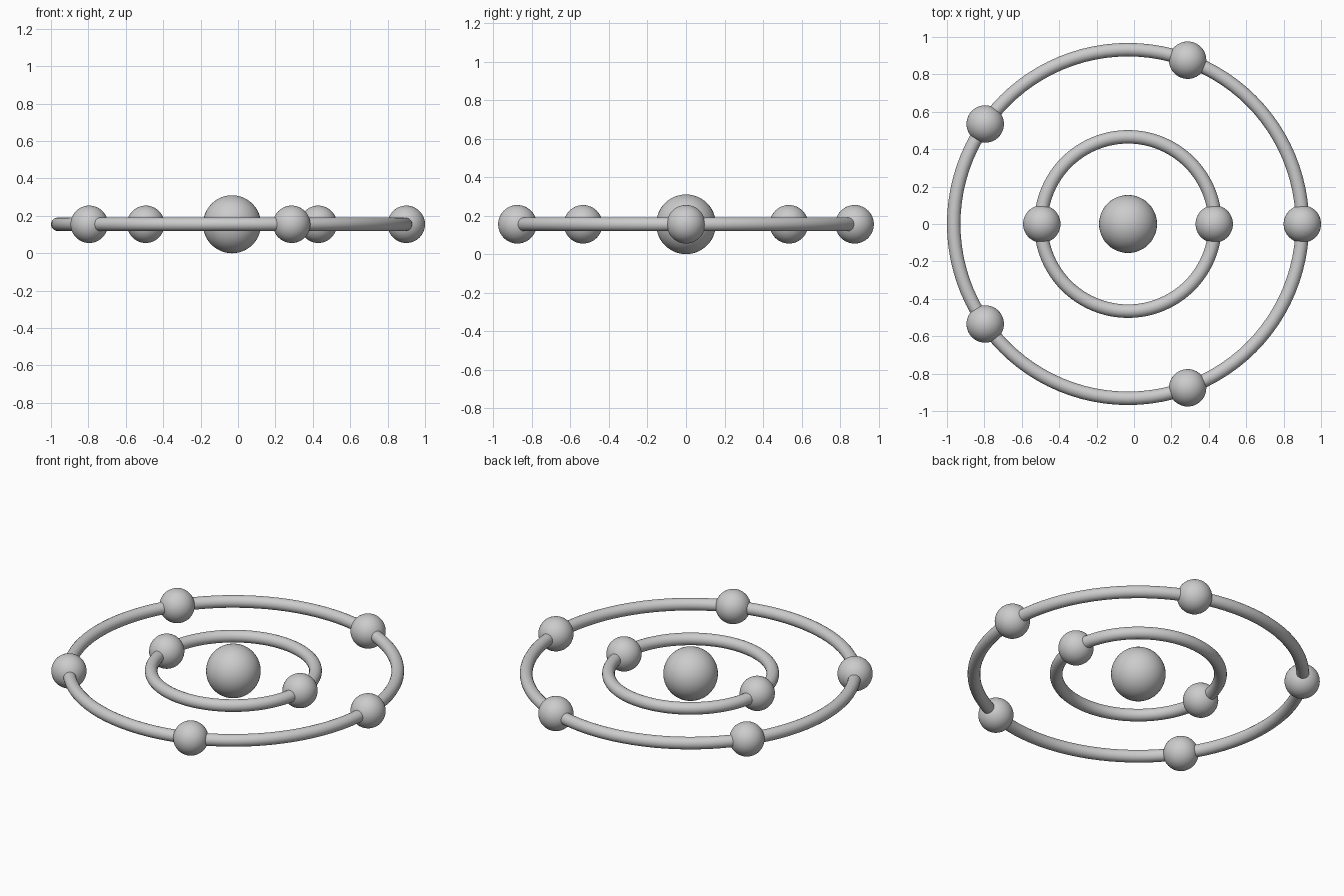
import bpy
from math import cos, sin, radians

if "Cube" in bpy.data.objects:
    bpy.data.objects.remove(bpy.data.objects["Cube"])

CX, CZ = -0.032, 0.155      # common centre of all parts
TUBE = 0.036                # ring thickness radius


def ball(name, x, y, r):
    bpy.ops.mesh.primitive_uv_sphere_add(segments=48, ring_count=24, radius=r,
                                         location=(CX + x, y, CZ))
    bpy.context.object.name = name
    bpy.ops.object.shade_smooth()


def ring(name, r):
    bpy.ops.mesh.primitive_torus_add(major_radius=r, minor_radius=TUBE,
                                     major_segments=96, minor_segments=20,
                                     location=(CX, 0, CZ))
    bpy.context.object.name = name
    bpy.ops.object.shade_smooth()


# central nucleus
ball("nucleus", 0, 0, 0.155)

# two orbit rings with their small balls (radius, ball orbit radius, angles)
shells = {
    "inner": (0.466, 0.461, (0, 180)),
    "outer": (0.932, 0.932, (0, 70, 145, 215, 290)),
}
for label, (r, orbit, angles) in shells.items():
    ring(label + "_ring", r)
    for i, a in enumerate(angles, 1):
        t = radians(a)
        ball(f"{label}_electron_{i}", orbit * cos(t), orbit * sin(t), 0.1)
